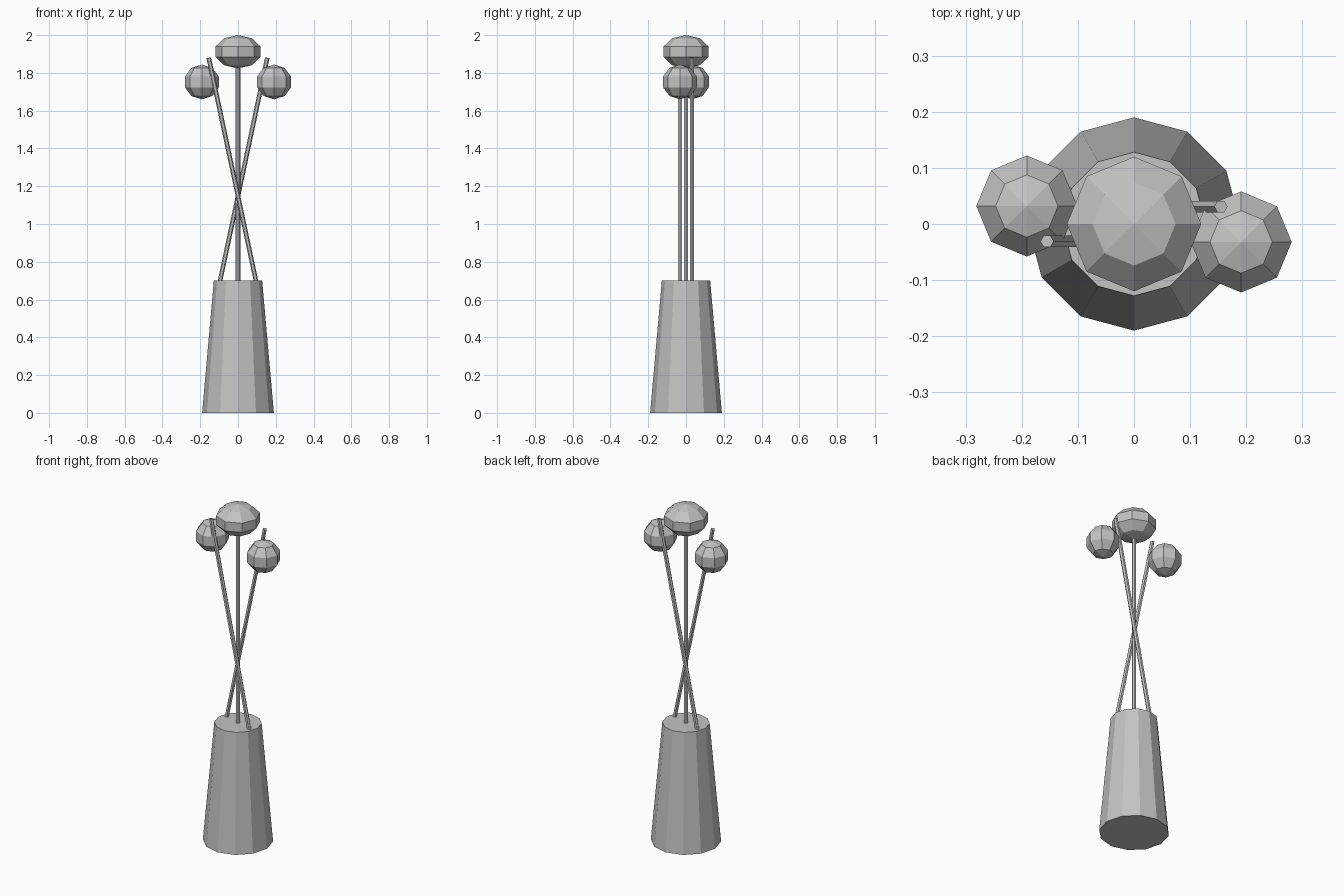
import bpy
from mathutils import Vector

if "Cube" in bpy.data.objects:
    bpy.data.objects.remove(bpy.data.objects["Cube"])

grey = bpy.data.materials.new("plain grey")
grey.diffuse_color = (0.55, 0.55, 0.55, 1)
grey.use_nodes = True
grey.node_tree.nodes["Principled BSDF"].inputs["Base Color"].default_value = grey.diffuse_color


def finish(name):
    ob = bpy.context.object
    ob.name = name
    ob.data.materials.clear()
    ob.data.materials.append(grey)
    return ob


def stem(name, start, end, radius=0.012):
    """Six-sided rod between two points."""
    a, b = Vector(start), Vector(end)
    d = b - a
    bpy.ops.mesh.primitive_cylinder_add(vertices=6, radius=radius, depth=d.length,
                                        location=(a + b) / 2)
    ob = finish(name)
    # corners point along x, then the rod leans in the xz plane
    for v in ob.data.vertices:
        v.co = Vector((v.co.y, -v.co.x, v.co.z))
    ob.rotation_euler = Vector((0, 0, 1)).rotation_difference(d.normalized()).to_euler()


def bloom(name, loc, radius, height):
    """Low-poly ball, squashed to the given half height."""
    bpy.ops.mesh.primitive_uv_sphere_add(segments=8, ring_count=5, radius=radius, location=loc)
    finish(name).scale.z = height / radius


# tapered twelve-sided vase with a closed top
bpy.ops.mesh.primitive_cone_add(vertices=12, radius1=0.19, radius2=0.128, depth=0.7,
                                location=(0, 0, 0.35))
finish("vase")

# upright stem and its flattened bloom
stem("middle_stem", (0, 0, 0.62), (0, 0, 1.825))
bloom("middle_bloom", (0, 0, 1.912), 0.126, 0.088)

# two crossing stems, each with a ball on the opposite depth side
for side, label in ((-1, "left"), (1, "right")):
    y = 0.031 * side
    stem(label + "_stem", (-0.116 * side, y, 0.6), (0.155 * side, y, 1.88))
    bloom(label + "_bloom", (0.191 * side, -0.032 * side, 1.752), 0.0946, 0.092)
